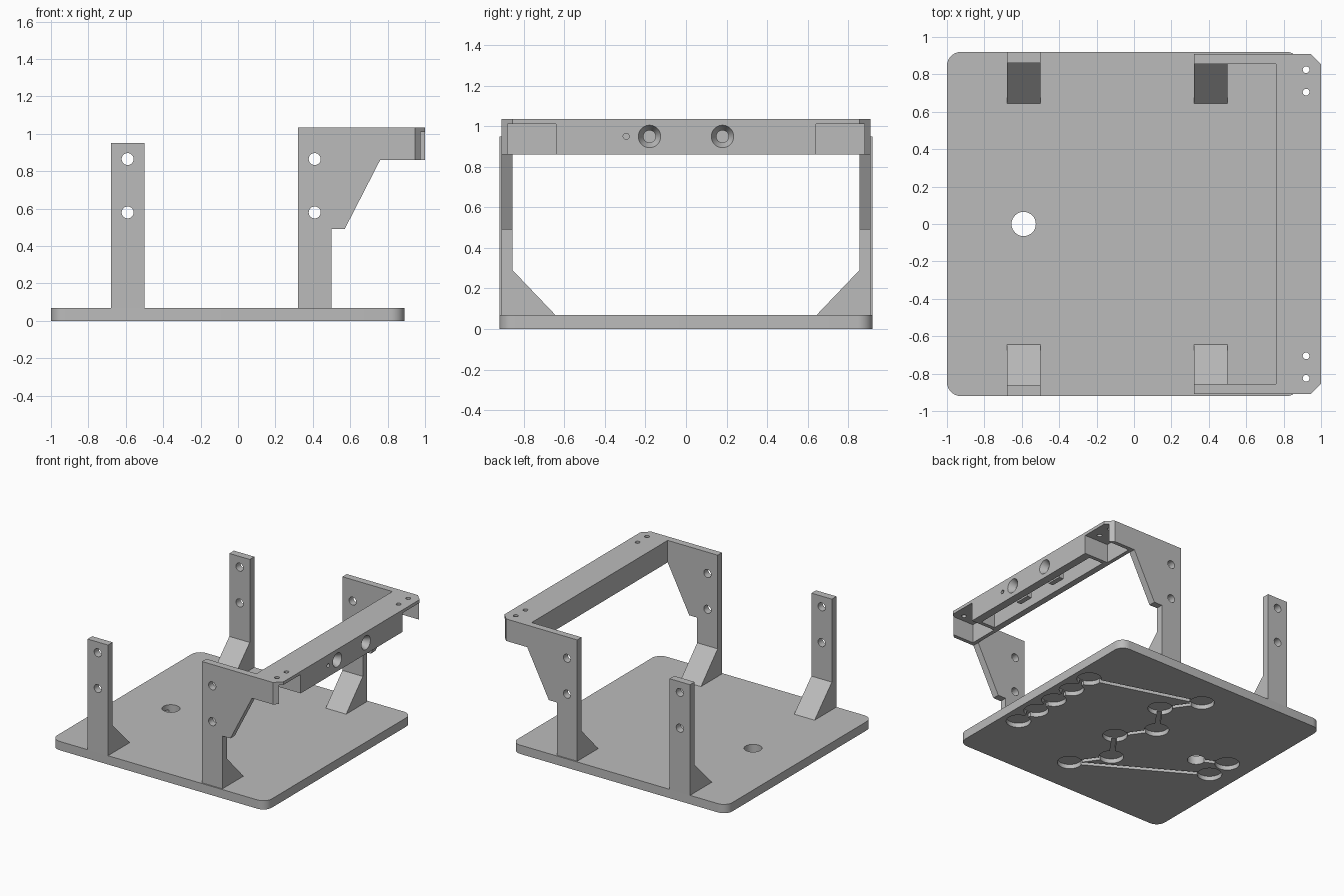
import bpy, bmesh, math
from mathutils import Vector

if "Cube" in bpy.data.objects:
    bpy.data.objects.remove(bpy.data.objects["Cube"], do_unlink=True)

grey = bpy.data.materials.new("plain grey")
grey.use_nodes = True
grey.diffuse_color = (0.5, 0.5, 0.5, 1)
grey.node_tree.nodes["Principled BSDF"].inputs["Base Color"].default_value = (0.5, 0.5, 0.5, 1)


def finish(name, bm):
    bmesh.ops.recalc_face_normals(bm, faces=bm.faces)
    mesh = bpy.data.meshes.new(name)
    bm.to_mesh(mesh)
    bm.free()
    mesh.materials.append(grey)
    obj = bpy.data.objects.new(name, mesh)
    bpy.context.collection.objects.link(obj)
    return obj


def prism(name, outline, axis, low, high):
    """Extrude a 2D outline along one axis; the outline uses the other two in order."""
    bm = bmesh.new()

    def point(p, d):
        co = list(p)
        co.insert("xyz".index(axis), d)
        return co

    face = bm.faces.new([bm.verts.new(point(p, low)) for p in outline])
    move = Vector(point((0, 0), high - low))
    top = bmesh.ops.extrude_face_region(bm, geom=[face])["geom"]
    bmesh.ops.translate(bm, vec=move, verts=[v for v in top if isinstance(v, bmesh.types.BMVert)])
    return finish(name, bm)


def box(name, x, y, z):
    return prism(name, [(x[0], y[0]), (x[1], y[0]), (x[1], y[1]), (x[0], y[1])], "z", *z)


def rod(start, end, r1, r2=None, sides=32):
    a, b = Vector(start), Vector(end)
    bm = bmesh.new()
    bmesh.ops.create_cone(bm, cap_ends=True, segments=sides, radius1=r1,
                          radius2=r1 if r2 is None else r2, depth=(b - a).length)
    bm.transform((b - a).to_track_quat("Z", "Y").to_matrix().to_4x4())
    bmesh.ops.translate(bm, vec=(a + b) / 2, verts=bm.verts)
    return finish("cutter", bm)


def cut(obj, cutter):
    cutter.hide_render = True
    mod = obj.modifiers.new("cut", "BOOLEAN")
    mod.operation, mod.solver, mod.object = "DIFFERENCE", "EXACT", cutter
    bpy.context.view_layer.objects.active = obj
    bpy.ops.object.modifier_apply(modifier=mod.name)
    bpy.data.objects.remove(cutter, do_unlink=True)


# Base plate with rounded corners
R, PLATE = 0.075, 0.07
corners = [(0.89 - R, 0.92 - R, 0), (-1 + R, 0.92 - R, 90),
           (-1 + R, -0.92 + R, 180), (0.89 - R, -0.92 + R, 270)]
outline = []
for cx, cy, start in corners:
    for i in range(9):
        t = math.radians(start + i * 90 / 8)
        outline.append((cx + R * math.cos(t), cy + R * math.sin(t)))
plate = prism("base_plate", outline, "z", 0, PLATE)

# Round pockets and wiring grooves in the underside
row = [(0.76, 0.4 - 0.2 * i) for i in range(5)]
zigzag = [(-0.09 if i % 2 == 0 else 0.09, 0.66 - 0.256 * i) for i in range(6)]
pair = [(-0.8, 0.1), (-0.8, -0.1)]
for x, y in row + zigzag + pair:
    cut(plate, rod((x, y, -0.02), (x, y, 0.035), 0.09))
route = row[::-1] + zigzag + [pair[1]]
for a, b in list(zip(route, route[1:])) + [(pair[0], (-0.59, 0))]:
    a, b = Vector(a), Vector(b)
    side = (b - a).orthogonal().normalized() * 0.018
    cut(plate, prism("cutter", [a + side, b + side, b - side, a - side], "z", -0.03, 0.03))
cut(plate, rod((-0.59, 0, -0.1), (-0.59, 0, 0.2), 0.065))

# Uprights, arms and gussets, mirrored on both sides
arm_outline = [(0.32, PLATE), (0.5, PLATE), (0.5, 0.49), (0.57, 0.49),
               (0.76, 0.86), (0.76, 1.035), (0.32, 1.035)]
post_outline = [(-0.68, PLATE), (-0.5, PLATE), (-0.5, 0.95), (-0.68, 0.95)]
parts = [plate]
for s, side in ((1, "back"), (-1, "front")):
    arm = prism(side + "_arm", arm_outline, "y", s * 0.855, s * 0.91)
    post = prism(side + "_post", post_outline, "y", s * 0.862, s * 0.92)
    for obj, x in ((arm, 0.41), (post, -0.59)):
        for z in (0.58, 0.865):
            cut(obj, rod((x, s * 0.8, z), (x, s * 1.0, z), 0.032))
    for label, x, y in (("arm", 0.32, 0.855), ("post", -0.68, 0.862)):
        wedge = [(s * y, PLATE), (s * 0.645, PLATE), (s * y, 0.29)]
        parts.append(prism(f"{side}_{label}_gusset", wedge, "x", x, x + 0.18))
    parts += [arm, post]

# Crossbar with chamfered corners, hollow below
bar = prism("crossbar", [(0.76, -0.91), (0.945, -0.91), (1, -0.855), (1, 0.855),
                         (0.945, 0.91), (0.76, 0.91)], "z", 0.86, 1.035)
cut(bar, box("cutter", (0.81, 0.935), (-0.61, 0.61), (0.8, 1.005)))
for s in (1, -1):
    # open corner pocket, screw holes and countersunk sensor hole
    cut(bar, box("cutter", (0.79, 1.1), sorted((s * 0.64, s * 0.88)), (0.8, 1.01)))
    for y in (0.705, 0.825):
        cut(bar, rod((0.92, s * y, 0.95), (0.92, s * y, 1.1), 0.018))
    cut(bar, rod((1.001, s * 0.18, 0.95), (0.95, s * 0.18, 0.95), 0.056, 0.03))
    cut(bar, rod((0.97, s * 0.18, 0.95), (0.9, s * 0.18, 0.95), 0.03))
    parts.append(box("back_stop" if s > 0 else "front_stop", (0.87, 0.91),
                     sorted((s * 0.12, s * 0.24)), (0.87, 1.005)))
cut(bar, rod((1.1, -0.295, 0.95), (0.9, -0.295, 0.95), 0.015))
parts.append(bar)

# Smooth the round holes while keeping edges crisp
bpy.ops.object.select_all(action="DESELECT")
for obj in parts:
    obj.select_set(True)
bpy.context.view_layer.objects.active = plate
bpy.ops.object.shade_smooth_by_angle(angle=math.radians(25))
